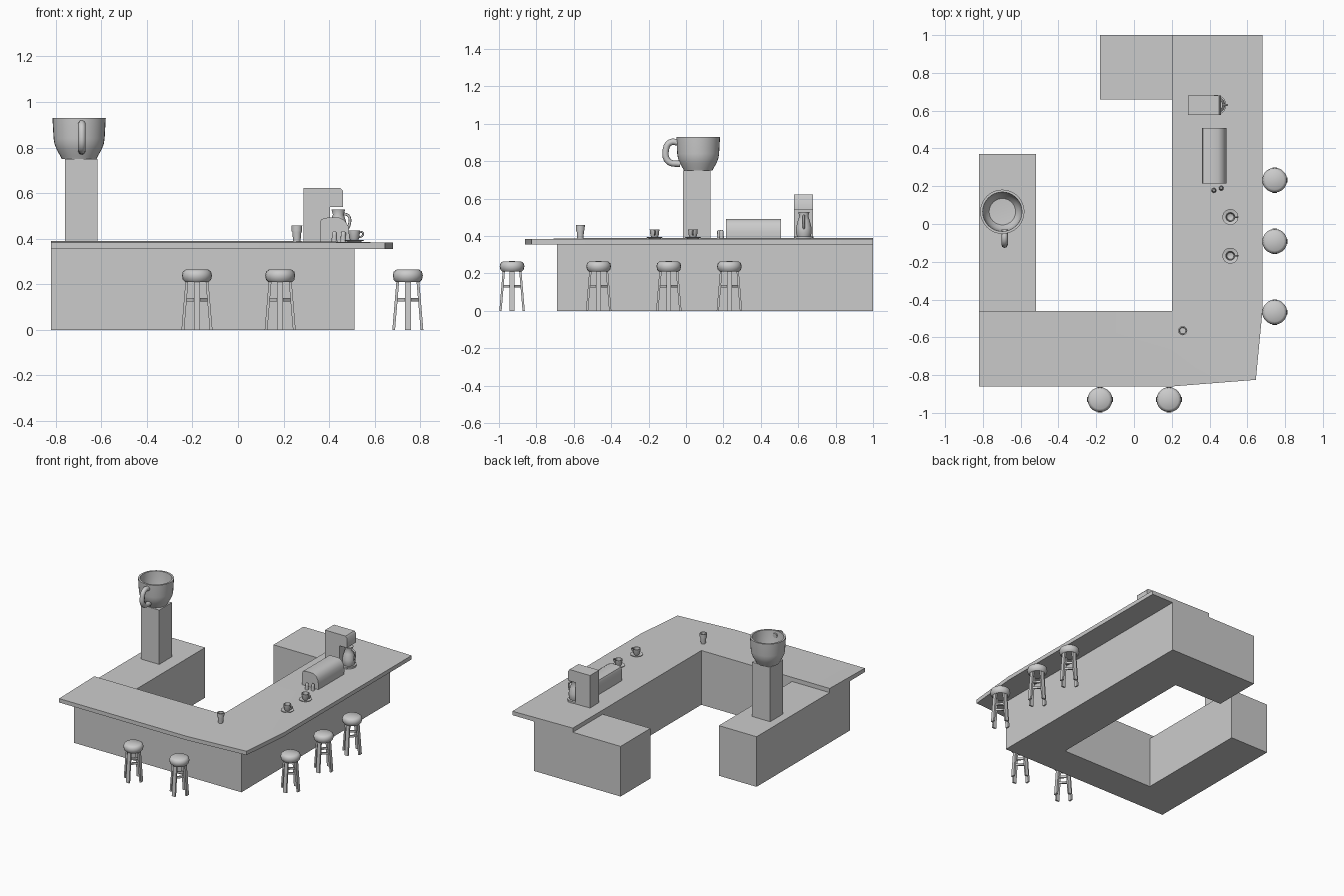
import bpy, bmesh
from math import sin, cos, pi
from mathutils import Vector

if "Cube" in bpy.data.objects:
    bpy.data.objects.remove(bpy.data.objects["Cube"])


def finish(name, bm, smooth=True):
    bmesh.ops.recalc_face_normals(bm, faces=bm.faces)
    me = bpy.data.meshes.new(name)
    bm.to_mesh(me)
    bm.free()
    ob = bpy.data.objects.new(name, me)
    bpy.context.collection.objects.link(ob)
    if smooth:
        bpy.ops.object.select_all(action='DESELECT')
        ob.select_set(True)
        bpy.context.view_layer.objects.active = ob
        bpy.ops.object.shade_smooth_by_angle(angle=0.7)
    return ob


def extrude(name, pts, vec, bevel=0):
    """Closed prism from a list of 3D points."""
    bm = bmesh.new()
    f = bm.faces.new([bm.verts.new(p) for p in pts])
    r = bmesh.ops.extrude_face_region(bm, geom=[f])
    vs = [g for g in r['geom'] if isinstance(g, bmesh.types.BMVert)]
    bmesh.ops.translate(bm, verts=vs, vec=vec)
    if bevel:
        bmesh.ops.recalc_face_normals(bm, faces=bm.faces)
        bmesh.ops.bevel(bm, geom=bm.edges[:], offset=bevel, segments=3,
                        profile=0.5, affect='EDGES')
    return finish(name, bm)


def box(name, lo, hi, bevel=0):
    pts = [(lo[0], lo[1], lo[2]), (hi[0], lo[1], lo[2]),
           (hi[0], hi[1], lo[2]), (lo[0], hi[1], lo[2])]
    return extrude(name, pts, (0, 0, hi[2] - lo[2]), bevel)


def lathe(name, centre, profile, n=24):
    """Revolve (radius, height) points; radius 0 closes an end."""
    bm = bmesh.new()
    cx, cy, cz = centre
    rings = []
    for r, z in profile:
        if r == 0:
            rings.append([bm.verts.new((cx, cy, cz + z))] * n)
        else:
            rings.append([bm.verts.new((cx + r * cos(2 * pi * i / n),
                                        cy + r * sin(2 * pi * i / n), cz + z)) for i in range(n)])
    for a, b in zip(rings, rings[1:]):
        for i in range(n):
            q = [a[i], a[(i + 1) % n], b[(i + 1) % n], b[i]]
            bm.faces.new(list(dict.fromkeys(q)))
    return finish(name, bm)


def handle(name, pts, radius):
    """Smooth tube through points."""
    cu = bpy.data.curves.new(name, 'CURVE')
    cu.dimensions = '3D'
    cu.bevel_depth = radius
    cu.bevel_resolution = 2
    cu.resolution_u = 5
    cu.use_fill_caps = True
    sp = cu.splines.new('BEZIER')
    sp.bezier_points.add(len(pts) - 1)
    for b, p in zip(sp.bezier_points, pts):
        b.co = p
        b.handle_left_type = b.handle_right_type = 'AUTO'
    ob = bpy.data.objects.new(name, cu)
    bpy.context.collection.objects.link(ob)


def bar(name, a, b, side, w, t):
    """Rectangular bar from a to b: w wide along side, t thick."""
    a, b, side = Vector(a), Vector(b), Vector(side).normalized()
    up = (b - a).cross(side).normalized()
    pts = [a + side * w * i + up * t * j for i, j in ((.5, .5), (-.5, .5), (-.5, -.5), (.5, -.5))]
    extrude(name, pts, b - a)


# U-shaped counter base
plan = [(-.82, -.69), (.51, -.69), (.51, 1), (-.18, 1), (-.18, .66), (.2, .66),
        (.2, -.46), (-.52, -.46), (-.52, .37), (-.82, .37)]
extrude('counter_base', [(x, y, 0) for x, y in plan], (0, 0, .36))

# L-shaped counter top, its outer edge slightly lower
bm = bmesh.new()
outer = [(-.82, -.86), (.2, -.86), (.645, -.825), (.68, -.46), (.68, 1)]
inner = [(-.82, -.46), (.2, -.46), (.2, 1)]
o = [bm.verts.new((x, y, .383)) for x, y in outer]
n = [bm.verts.new((x, y, .39)) for x, y in inner]
top = [bm.faces.new(f) for f in ((o[0], o[1], n[1], n[0]), (o[1], o[2], o[3], n[1]),
                                 (n[1], o[3], o[4], n[2]))]
r = bmesh.ops.extrude_face_region(bm, geom=top, use_keep_orig=True)
for g in r['geom']:
    if isinstance(g, bmesh.types.BMVert):
        g.co.z = .355
finish('counter_top', bm)

# Display tower with a giant cup
box('cup_pillar', (-.76, -.015, .35), (-.616, .13, .75))
lathe('giant_cup', (-.697, .065, .75),
      [(0, 0), (.076, 0), (.082, .012), (.098, .04), (.108, .065), (.112, .09), (.117, .18),
       (.104, .18), (.1, .09), (.09, .055), (.07, .03), (0, .025)], 32)
handle('giant_cup_handle', [(-.685, -.03, .897), (-.685, -.085, .9), (-.685, -.108, .86),
                            (-.685, -.095, .8), (-.685, -.03, .785)], .017)


# Bar stools
def stool(x, y):
    lathe('stool_seat', (x, y, 0), [(0, .21), (.052, .21), (.062, .22), (.066, .238),
                                    (.062, .255), (.05, .264), (0, .266)], 20)
    for k in range(4):
        c, s = cos(k * pi / 2), sin(k * pi / 2)
        c2, s2 = -s, c
        bar('stool_leg', (x + c * .062, y + s * .062, 0), (x + c * .044, y + s * .044, .215),
            (c2, s2, 0), .026, .012)
        bar('stool_rung', (x + c * .052, y + s * .052, .132), (x + c2 * .052, y + s2 * .052, .132),
            (0, 0, 1), .014, .01)


for p in ((-.18, -.93), (.185, -.93), (.745, .232), (.745, -.092), (.745, -.467)):
    stool(*p)

# Coffee brewer: C-shaped body, round plate and carafe
c_shape = [(.287, .385), (.46, .385), (.46, .398), (.403, .398), (.403, .54),
           (.46, .54), (.46, .61), (.45, .622), (.287, .622)]
extrude('brewer_body', [(x, .578, z) for x, z in c_shape], (0, .102, 0))
lathe('brewer_plate', (.435, .63, .384), [(0, 0), (.053, 0), (.053, .014), (0, .014)])
lathe('carafe', (.44, .63, .398), [(0, 0), (.036, 0), (.042, .02), (.042, .045), (.032, .085),
                                   (.024, .108), (.03, .13), (.024, .13), (0, .122)])
handle('carafe_handle', [(.46, .63, .51), (.485, .63, .5), (.488, .63, .46), (.47, .63, .43)], .006)

# Long appliance with rounded top
prof = [(.36, .385), (.488, .385), (.49, .42), (.484, .455), (.468, .48), (.445, .492),
        (.39, .492), (.366, .486), (.36, .472)]
extrude('long_appliance', [(x, .215, z) for x, z in prof], (0, .293, 0))

# Two shakers
for x, y in ((.423, .178), (.462, .19)):
    lathe('shaker', (x, y, .384), [(0, 0), (.013, 0), (.011, .03), (.011, .042), (.006, .048), (0, .048)], 12)

# Cups on saucers
for y in (.037, -.168):
    lathe('saucer', (.51, y, .383), [(0, 0), (.022, 0), (.042, .009), (.042, .012), (.02, .006), (0, .006)])
    lathe('small_cup', (.51, y, .388), [(0, 0), (.014, 0), (.022, .015), (.026, .047), (.022, .047),
                                        (.018, .016), (0, .008)], 20)
    handle('small_cup_handle', [(.531, y, .427), (.546, y, .428), (.547, y, .414), (.528, y, .406)], .004)

# Takeaway cup
lathe('takeaway_cup', (.258, -.565, .386), [(0, 0), (.016, 0), (.02, .045), (.023, .045), (.024, .073),
                                            (.018, .073), (.016, .055), (0, .055)], 20)
